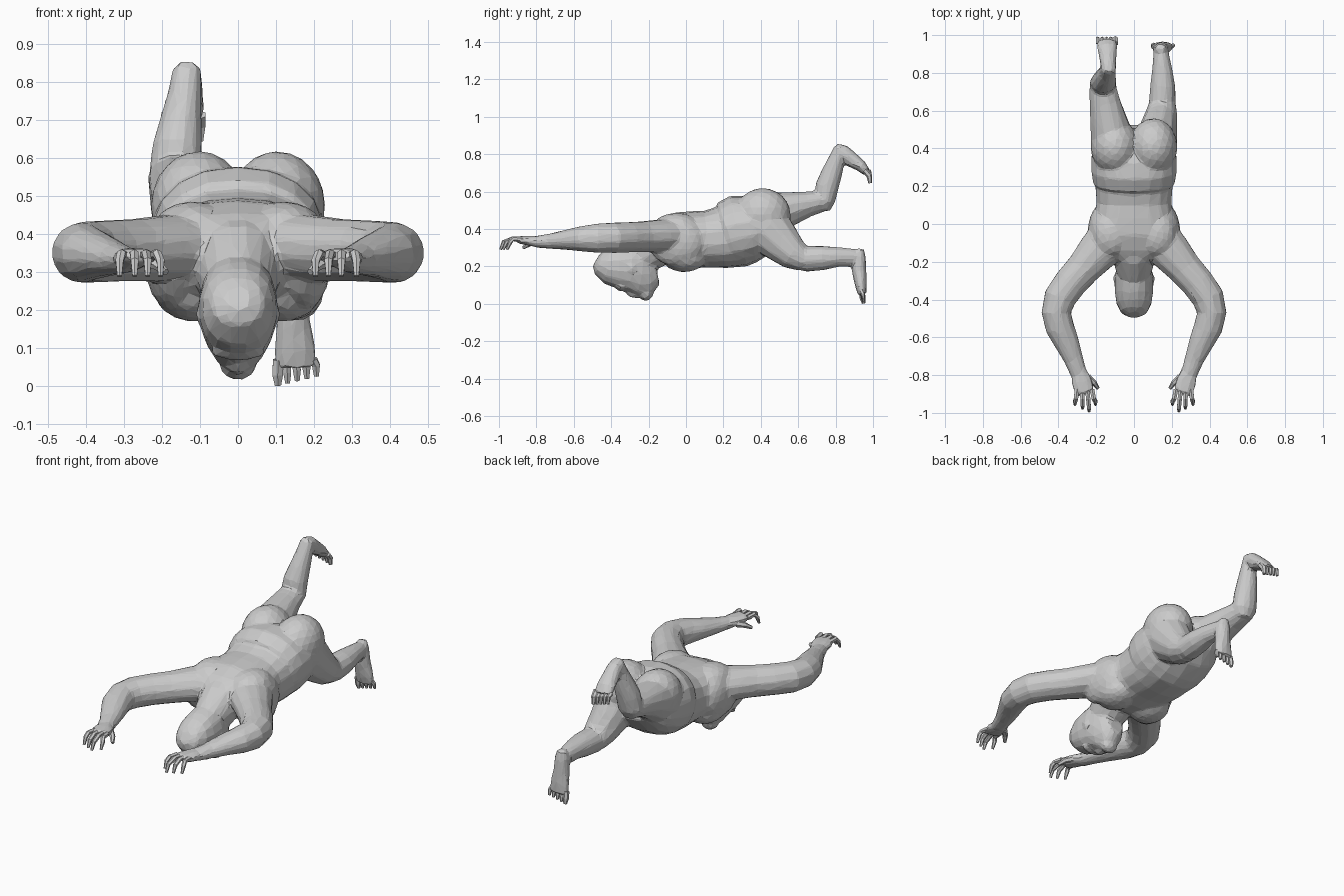
import bpy, bmesh, math
from mathutils import Vector

X, Z = Vector((1, 0, 0)), Vector((0, 0, 1))


def finish(name, bm):
    bmesh.ops.recalc_face_normals(bm, faces=bm.faces)
    me = bpy.data.meshes.new(name)
    bm.to_mesh(me)
    bm.free()
    ob = bpy.data.objects.new(name, me)
    bpy.context.collection.objects.link(ob)
    return ob


def loft(name, rings, ref=X, n=12, p=1.0, mx=1):
    """Skin rings (x, y, z, half size along ref, half size across ref)."""
    bm = bmesh.new()
    c = [Vector((r[0] * mx, r[1], r[2])) for r in rings]
    loops = []
    for i, r in enumerate(rings):
        t = (c[min(i + 1, len(c) - 1)] - c[max(i - 1, 0)]).normalized()
        v = (ref - t * ref.dot(t)).normalized()
        u = t.cross(v)
        loop = []
        for k in range(n):
            a = 2 * math.pi * (k + 0.5) / n
            ca, sa = math.cos(a), math.sin(a)
            loop.append(bm.verts.new(c[i]
                        + v * r[3] * math.copysign(abs(ca) ** p, ca)
                        + u * r[4] * math.copysign(abs(sa) ** p, sa)))
        loops.append(loop)
    for a, b in zip(loops, loops[1:]):
        for k in range(n):
            bm.faces.new((a[k], a[(k + 1) % n], b[(k + 1) % n], b[k]))
    bm.faces.new(loops[0])
    bm.faces.new(loops[-1])
    return finish(name, bm)


def blob(name, loc, size, rot=(0, 0, 0), sub=3):
    bm = bmesh.new()
    bmesh.ops.create_icosphere(bm, subdivisions=sub, radius=1)
    ob = finish(name, bm)
    ob.location, ob.scale, ob.rotation_euler = loc, size, rot
    return ob


def tube(y, hw, top, bot):
    return (0, y, (top + bot) / 2, hw, (top - bot) / 2)


# Torso, pelvis, neck and head, as sections along y
loft("torso", [tube(-.19, .12, .425, .26), tube(-.14, .21, .455, .23),
               tube(-.06, .228, .488, .205), tube(.03, .215, .495, .19),
               tube(.11, .20, .498, .195), tube(.19, .205, .52, .19),
               tube(.27, .21, .55, .195), tube(.34, .20, .56, .22)], n=18, p=.85)
loft("pelvis", [tube(.22, .218, .548, .19), tube(.28, .228, .582, .195),
                tube(.35, .228, .58, .22), tube(.44, .215, .55, .275),
                tube(.51, .15, .50, .36)], n=18, p=.9)
loft("neck", [tube(-.06, .15, .475, .26), tube(-.15, .118, .44, .20),
              tube(-.24, .098, .37, .15)], n=16)
loft("head", [tube(-.482, .034, .265, .20), tube(-.465, .07, .29, .155),
              tube(-.42, .094, .312, .105), tube(-.36, .103, .33, .078),
              tube(-.29, .104, .35, .06), tube(-.235, .094, .355, .035),
              tube(-.195, .078, .34, .045), tube(-.162, .055, .30, .10)],
     n=16, p=.92)

# Face: nose, brow, beard, ears
loft("nose", [(0, -.335, .085, .012, .012), (0, -.29, .05, .02, .02),
              (0, -.265, .045, .026, .02), (0, -.255, .07, .02, .012)], n=6)
blob("brow", (0, -.35, .09), (.07, .025, .022))
blob("beard", (0, -.215, .058), (.05, .04, .042))
for s in (-1, 1):
    blob("ear", (s * .096, -.29, .19), (.014, .025, .034), (.4, 0, 0))

# Chest, shoulder blades and buttocks
for s in (-1, 1):
    blob("pectoral", (s * .115, -.01, .25), (.105, .12, .08))
    blob("shoulder_blade", (s * .12, -.05, .42), (.10, .12, .066))
    blob("side_muscle", (s * .175, -.05, .33), (.07, .15, .13))
    blob("buttock", (s * .103, .41, .475), (.127, .15, .144))

# Arms, hands and fingers, mirrored
for s in (-1, 1):
    loft("upper_arm", [(.11, -.05, .37, .09, .12), (.19, -.145, .362, .09, .112),
                       (.268, -.235, .358, .084, .094), (.335, -.31, .356, .083, .09),
                       (.392, -.39, .353, .083, .088), (.412, -.47, .351, .08, .08),
                       (.392, -.55, .348, .07, .078), (.355, -.63, .343, .056, .067),
                       (.318, -.72, .335, .042, .052), (.29, -.80, .332, .032, .044)],
         ref=Z, mx=s)
    loft("hand", [(.29, -.78, .332, .032, .043), (.278, -.83, .337, .029, .058),
                  (.262, -.885, .342, .022, .056), (.257, -.90, .338, .015, .048)],
         ref=Z, n=8, mx=s)
    for x0, x1, y1 in ((.302, .312, -.965), (.274, .272, -.985),
                       (.247, .238, -1.0), (.222, .204, -.965)):
        m = (x0 + x1) / 2
        loft("finger", [(x0, -.875, .345, .014, .014), (m, -.925, .348, .013, .013),
                        (x1, y1 + .025, .33, .012, .012), (x1, y1 + .008, .29, .007, .007)],
             n=6, mx=s)
    loft("thumb", [(.245, -.81, .33, .018, .018), (.212, -.84, .32, .015, .015),
                   (.19, -.87, .30, .009, .009)], ref=Z, n=6, mx=s)

# Raised leg
loft("raised_thigh", [(-.11, .38, .45, .115, .13), (-.118, .47, .48, .115, .12),
                      (-.138, .56, .51, .098, .092), (-.155, .65, .533, .083, .07),
                      (-.165, .72, .548, .074, .06), (-.165, .775, .558, .052, .042)])
loft("raised_shin", [(-.165, .735, .50, .045, .035), (-.165, .74, .55, .072, .058),
                     (-.16, .755, .63, .067, .064), (-.15, .78, .70, .056, .057),
                     (-.14, .805, .77, .045, .046), (-.135, .825, .83, .04, .036)])
loft("raised_foot", [(-.132, .80, .845, .03, .017), (-.135, .835, .812, .042, .044),
                     (-.138, .885, .772, .047, .042), (-.142, .935, .738, .055, .032),
                     (-.145, .965, .705, .055, .024)], n=10)

# Bent leg
loft("lower_thigh", [(.11, .37, .45, .115, .13), (.118, .44, .40, .115, .135),
                     (.132, .51, .325, .10, .112), (.145, .575, .265, .087, .088),
                     (.15, .63, .235, .074, .066), (.15, .66, .22, .048, .042)])
loft("lower_shin", [(.15, .58, .235, .06, .05), (.15, .64, .24, .073, .07),
                    (.152, .73, .245, .068, .066), (.15, .81, .25, .056, .055),
                    (.145, .88, .248, .045, .05), (.142, .935, .248, .038, .036)])
loft("lower_foot", [(.14, .935, .295, .027, .02), (.142, .922, .25, .042, .04),
                    (.145, .925, .18, .045, .04), (.15, .935, .10, .056, .032),
                    (.152, .942, .05, .058, .024)], n=10)

# Toes on both feet
for i in range(5):
    d = (i - 2) * .023
    r = .012 if i else .016
    k = .006 * i
    loft("lower_toe", [(.152 + d, .938, .07, r, r), (.155 + d * 1.1, .945, .03 + k, r, r),
                       (.156 + d * 1.1, .95, .002 + k, r * .6, r * .6)], n=6)
    loft("raised_toe", [(-.145 - d, .955, .715, r, r), (-.146 - d, .98, .685 + k, r, r),
                        (-.146 - d, .985, .645 + k, r * .6, r * .6)], n=6)

# Fuse everything but fingers and toes into one skin with flat facets
digits = ("finger", "thumb", "lower_toe", "raised_toe")
parts = [o for o in bpy.context.scene.objects if o.name.split(".")[0] not in digits]
bm = bmesh.new()
bpy.context.view_layer.update()
for o in parts:
    o.data.transform(o.matrix_world)
    bm.from_mesh(o.data)
    bpy.data.objects.remove(o)
body = finish("body", bm)
fuse = body.modifiers.new("fuse", "REMESH")
fuse.mode, fuse.voxel_size, fuse.use_smooth_shade = "VOXEL", .01, False
relax = body.modifiers.new("relax", "SMOOTH")
relax.factor, relax.iterations = .5, 4
facet = body.modifiers.new("facet", "DECIMATE")
facet.ratio = .06
